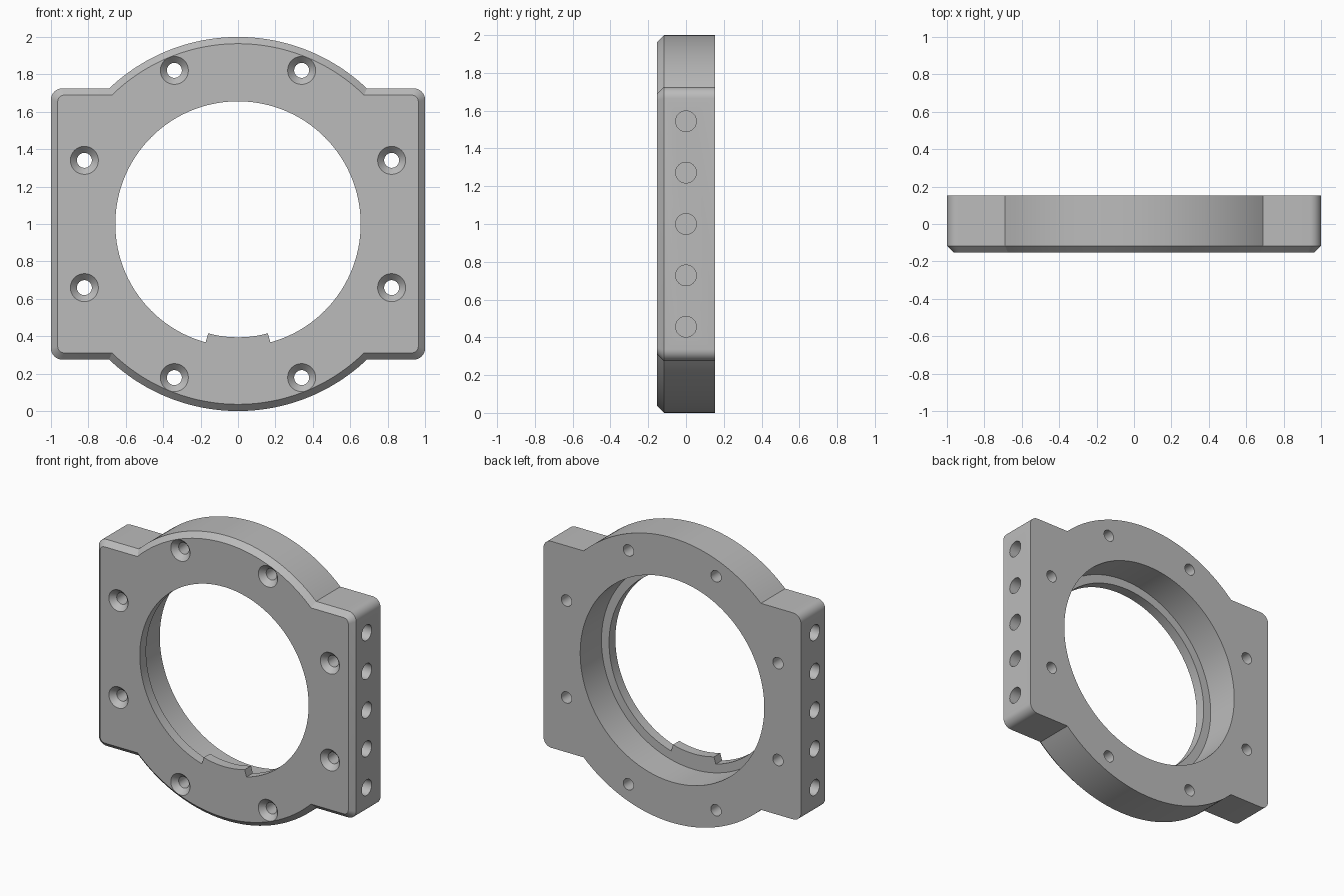
import bpy, bmesh, math

if "Cube" in bpy.data.objects:
    bpy.data.objects.remove(bpy.data.objects["Cube"])

HALF = 0.153      # half thickness
CH = 0.036        # front chamfer
CZ = 1.0          # centre height

grey = bpy.data.materials.new("metal grey")
grey.diffuse_color = (0.5, 0.5, 0.5, 1)
grey.use_nodes = True
grey.node_tree.nodes["Principled BSDF"].inputs["Base Color"].default_value = grey.diffuse_color


def loft(name, rings):
    """Skin a list of (y, [(x, z), ...]) rings and cap both ends."""
    bm = bmesh.new()
    loops = [[bm.verts.new((x, y, z)) for x, z in pts] for y, pts in rings]
    n = len(loops[0])
    for a, b in zip(loops, loops[1:]):
        for i in range(n):
            j = (i + 1) % n
            bm.faces.new((a[i], a[j], b[j], b[i]))
    bm.faces.new(loops[0])
    bm.faces.new(loops[-1])
    bmesh.ops.recalc_face_normals(bm, faces=bm.faces)
    me = bpy.data.meshes.new(name)
    bm.to_mesh(me)
    bm.free()
    ob = bpy.data.objects.new(name, me)
    bpy.context.collection.objects.link(ob)
    return ob


def arc(cx, cz, r, a0, a1, n):
    return [(cx + r * math.cos(math.radians(a0 + (a1 - a0) * i / n)),
             cz + r * math.sin(math.radians(a0 + (a1 - a0) * i / n))) for i in range(n + 1)]


def circle(cx, cz, r, n):
    return arc(cx, cz, r, 0, 360, n)[:-1]


def outline(inset):
    """Disc merged with a rounded rectangle, shrunk by inset."""
    R, w, h, c = 1 - inset, 1 - inset, 0.725 - inset, 0.06 - inset * 0.7
    a = math.degrees(math.asin(h / R))
    half = arc(w - c, -h + c, c, -90, 0, 8) + arc(w - c, h - c, c, 0, 90, 8)
    half += arc(0, 0, R, a, 180 - a, 48)
    pts = half + [(-x, -z) for x, z in half]
    return [(x, z + CZ) for x, z in pts]


# Housing plate with a chamfered front rim
body = loft("bearing_housing", [(HALF, outline(0)), (-HALF + CH, outline(0)),
                                (-HALF, outline(CH))])
body.data.materials.append(grey)

# Stepped bore: narrow front lip with a locating tab, wide rear seat
TAB = 15.3
angles = [-90 + TAB + (360 - 2 * TAB) * i / 110 for i in range(111)]
tab_angles = [270 - TAB + 0.05 + (2 * TAB - 0.1) * i / 10 for i in range(11)]


def bore_ring(r, r_tab):
    polar = [(a, r) for a in angles] + [(a, r_tab) for a in tab_angles]
    return [(q * math.cos(math.radians(a)), CZ + q * math.sin(math.radians(a))) for a, q in polar]


lip, seat = bore_ring(0.656, 0.606), bore_ring(0.715, 0.715)
step = -HALF + 0.07
cutters = [loft("bore_cutter", [(-0.4, lip), (step, lip), (step, seat), (0.4, seat)])]

# Eight countersunk bolt holes
for k in range(8):
    t = math.radians(22.5 + 45 * k)
    x, z = 0.889 * math.cos(t), CZ + 0.889 * math.sin(t)
    cutters.append(loft("bolt_cutter", [(-HALF - 0.02, circle(x, z, 0.094, 32)),
                                        (-HALF + 0.037, circle(x, z, 0.04, 32)),
                                        (0.4, circle(x, z, 0.04, 32))]))

# Five blind holes in each side
for side in (-1, 1):
    for k in range(-2, 3):
        bpy.ops.mesh.primitive_cylinder_add(vertices=32, radius=0.055, depth=0.26,
                                            location=(side, 0, CZ + 0.272 * k),
                                            rotation=(0, math.pi / 2, 0))
        cutters.append(bpy.context.object)

# Cut, bake the result and remove the cutters
for c in cutters:
    c.hide_render = True
    m = body.modifiers.new("cut", 'BOOLEAN')
    m.operation, m.solver, m.object = 'DIFFERENCE', 'EXACT', c
bpy.context.view_layer.update()
baked = bpy.data.meshes.new_from_object(body.evaluated_get(bpy.context.evaluated_depsgraph_get()))
body.modifiers.clear()
body.data = baked
for c in cutters:
    bpy.data.objects.remove(c)
baked.materials.clear()
baked.materials.append(grey)
for p in baked.polygons:
    p.material_index = 0

bpy.ops.object.select_all(action='DESELECT')
body.select_set(True)
bpy.context.view_layer.objects.active = body
bpy.ops.object.shade_smooth_by_angle(angle=math.radians(25))
